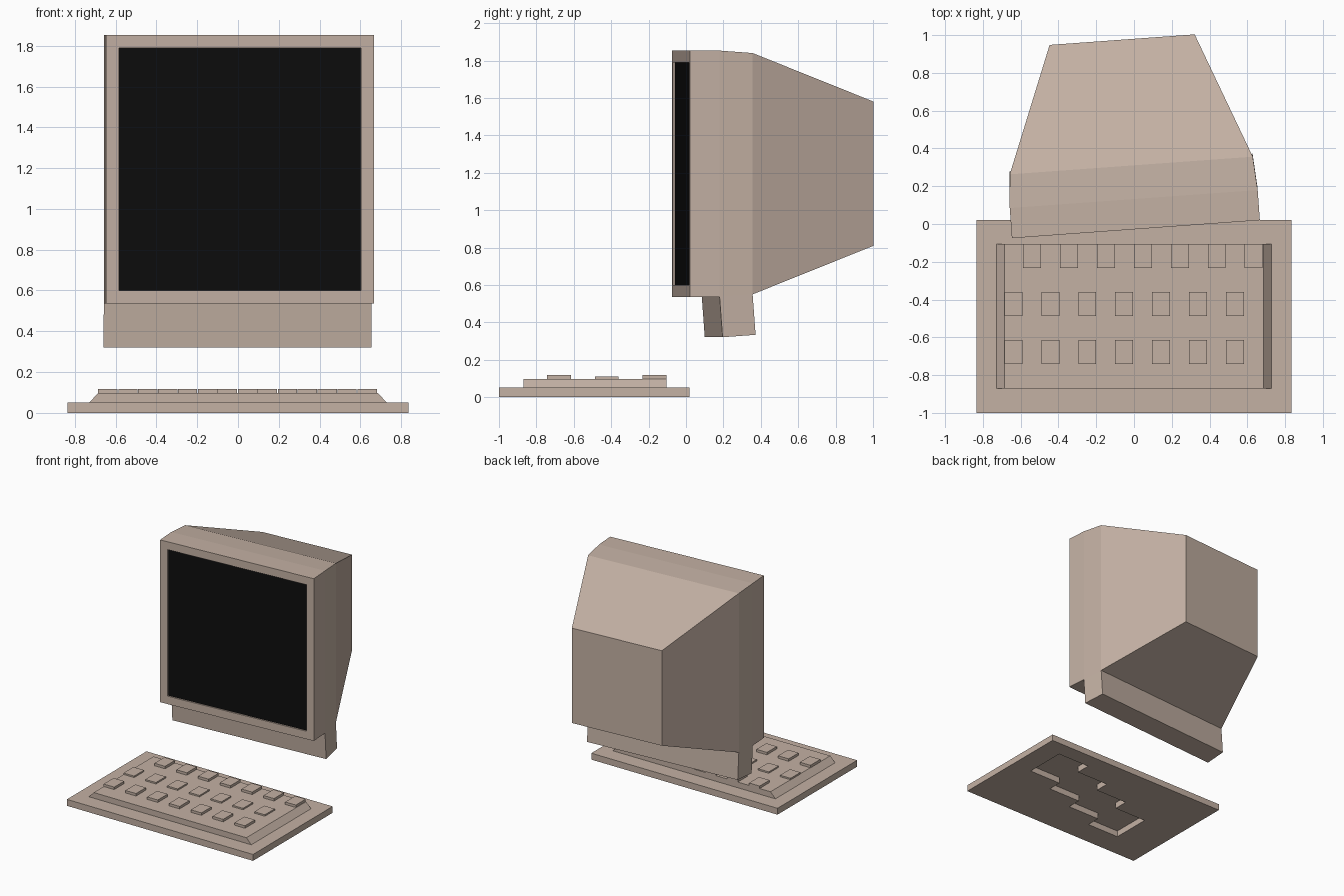
import bpy, bmesh
from mathutils import Matrix, Vector

if "Cube" in bpy.data.objects:
    bpy.data.objects.remove(bpy.data.objects["Cube"])


def material(name, rgb):
    m = bpy.data.materials.new(name)
    m.diffuse_color = (*rgb, 1)
    m.use_nodes = True
    m.node_tree.nodes["Principled BSDF"].inputs["Base Color"].default_value = m.diffuse_color
    return m


beige = material("warm beige plastic", (0.55, 0.44, 0.37))
black = material("black glass", (0.004, 0.004, 0.004))


def finish(name, bm, mats=(beige,)):
    bmesh.ops.recalc_face_normals(bm, faces=bm.faces[:])
    me = bpy.data.meshes.new(name)
    bm.to_mesh(me)
    bm.free()
    for m in mats:
        me.materials.append(m)
    ob = bpy.data.objects.new(name, me)
    bpy.context.collection.objects.link(ob)
    return ob


def add_box(bm, lo, hi):
    lo, hi = Vector(lo), Vector(hi)
    bmesh.ops.create_cube(bm, size=1, matrix=Matrix.Translation((lo + hi) / 2)
                          @ Matrix.Diagonal((*(hi - lo), 1)))


def prism(name, outline, axis_vec):
    """Extrude a closed outline along a vector."""
    bm = bmesh.new()
    face = bm.faces.new([bm.verts.new(p) for p in outline])
    ext = bmesh.ops.extrude_face_region(bm, geom=[face], use_keep_orig=True)
    verts = [g for g in ext["geom"] if isinstance(g, bmesh.types.BMVert)]
    bmesh.ops.translate(bm, verts=verts, vec=axis_vec)
    return finish(name, bm)


# Monitor: square rings (half size, depth) from recessed screen to tapered back
rings = [(0.594, 0.012), (0.594, 0), (0.658, 0), (0.658, 0.16), (0.645, 0.338), (0.385, 1.006)]
bm = bmesh.new()
loops = [[bm.verts.new((sx * h, d, sz * h)) for sx, sz in ((-1, -1), (1, -1), (1, 1), (-1, 1))]
         for h, d in rings]
screen = bm.faces.new(loops[0])
screen.material_index = 1
bm.faces.new(loops[-1])
for k, (a, b) in enumerate(zip(loops, loops[1:])):
    for i in range(4):
        j = (i + 1) % 4
        f = bm.faces.new((a[i], a[j], b[j], b[i]))
        if k == 3 and i == 0:
            under = f

# Foot: the underside strip pulled out along its own normal
bmesh.ops.recalc_face_normals(bm, faces=bm.faces[:])
normal = under.normal.copy()
ext = bmesh.ops.extrude_face_region(bm, geom=[under])
bmesh.ops.translate(bm, vec=normal * 0.217,
                    verts=[g for g in ext["geom"] if isinstance(g, bmesh.types.BMVert)])
monitor = finish("monitor", bm, (beige, black))
monitor.location = (0.01, -0.0275, 1.195)
monitor.rotation_euler.z = 0.0724

# Keyboard base slab
bm = bmesh.new()
add_box(bm, (-0.835, -1, 0), (0.835, 0.02, 0.052))
base = finish("keyboard_base", bm)

# Stepped recess in the underside of the base
upper, lower = [], []
for i in range(4):
    x = 0.66 - 0.29 * i
    upper += [(x, -0.11 - 0.12 * i, -0.1), (x - 0.29, -0.11 - 0.12 * i, -0.1)]
    lower += [(x, -0.45 - 0.115 * i, -0.1), (x - 0.29, -0.45 - 0.115 * i, -0.1)]
cutter = prism("recess_cutter", upper + lower[::-1], (0, 0, 0.3))
cutter.hide_render = True
cutter.hide_set(True)
mod = base.modifiers.new("recess", "BOOLEAN")
mod.operation = "DIFFERENCE"
mod.solver = "EXACT"
mod.object = cutter

# Raised key deck with sloping ends
deck = [(-0.73, -0.87, 0.05), (0.73, -0.87, 0.05), (0.685, -0.87, 0.098), (-0.685, -0.87, 0.098)]
prism("key_deck", deck, (0, 0.765, 0))

# Three rows of seven keys, back row shifted right
bm = bmesh.new()
for x0, y0, top in ((-0.587, -0.232, 0.118), (-0.686, -0.487, 0.11), (-0.686, -0.742, 0.118)):
    for i in range(7):
        x = x0 + 0.1955 * i
        add_box(bm, (x, y0, 0.09), (x + 0.095, y0 + 0.127, top))
finish("keys", bm)
